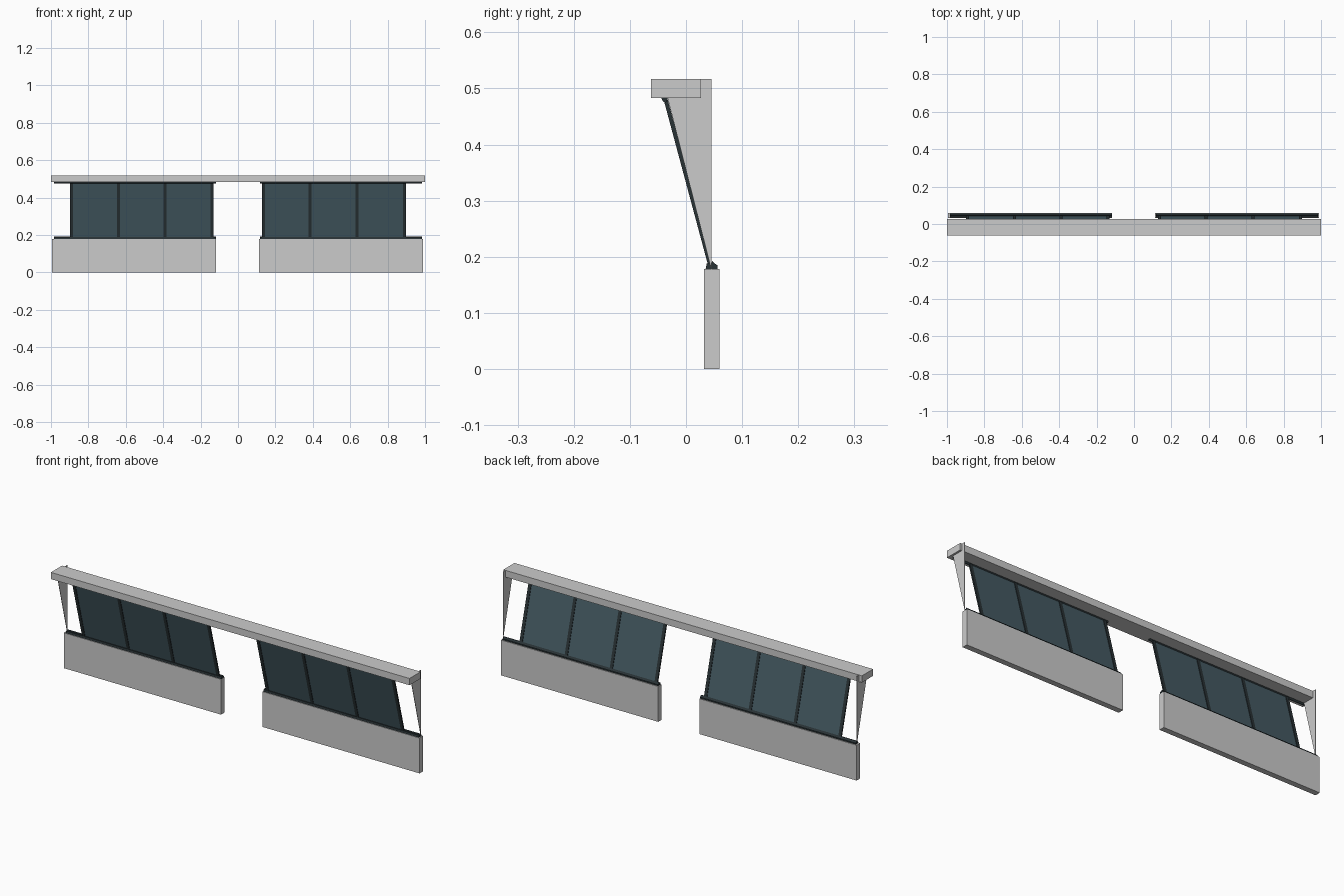
import bpy, bmesh
from mathutils import Vector

if "Cube" in bpy.data.objects:
    bpy.data.objects.remove(bpy.data.objects["Cube"])


def material(name, rgb):
    m = bpy.data.materials.new(name)
    m.diffuse_color = (*rgb, 1)
    m.use_nodes = True
    m.node_tree.nodes["Principled BSDF"].inputs["Base Color"].default_value = m.diffuse_color
    return m


GLASS = material("blue_glass", (0.060, 0.105, 0.125))
FRAME = material("dark_frame", (0.022, 0.032, 0.036))


def extrude_x(name, profile, x0, x1, mat=None):
    """Extrude a closed (y, z) profile from x0 to x1."""
    bm = bmesh.new()
    face = bm.faces.new([bm.verts.new((x0, y, z)) for y, z in profile])
    res = bmesh.ops.extrude_face_region(bm, geom=[face])
    verts = [v for v in res["geom"] if isinstance(v, bmesh.types.BMVert)]
    bmesh.ops.translate(bm, verts=verts, vec=(x1 - x0, 0, 0))
    bmesh.ops.recalc_face_normals(bm, faces=bm.faces)
    me = bpy.data.meshes.new(name)
    bm.to_mesh(me)
    bm.free()
    ob = bpy.data.objects.new(name, me)
    bpy.context.collection.objects.link(ob)
    if mat:
        me.materials.append(mat)
    return ob


def rect(y0, y1, z0, z1):
    return [(y0, z0), (y1, z0), (y1, z1), (y0, z1)]


def slanted(thickness):
    """Profile of a sheet leaning forward from the sill to the beam."""
    low, high = Vector((0.044, 0.181)), Vector((-0.037, 0.483))
    d = (high - low).normalized()
    n = Vector((d.y, -d.x)) * thickness / 2
    return [low - n, low + n, high + n, high - n]


# roof beam across both halves
extrude_x("top_beam", rect(-0.062, 0.027, 0.483, 0.517), -1, 1)

SILL = [(0.035, 0.178), (0.056, 0.178), (0.056, 0.185), (0.050, 0.189),
        (0.047, 0.193), (0.045, 0.188), (0.037, 0.188)]
HEAD = [(-0.044, 0.483), (-0.041, 0.477), (-0.036, 0.474), (-0.032, 0.483)]
GUSSET = [(-0.033, 0.484), (0.027, 0.517), (0.045, 0.517), (0.045, 0.178)]

# left half and right half
for side, wall, rail, bars, gx in (
        ("left", (-0.994, -0.117), (-0.985, -0.117), (-0.889, -0.640, -0.389, -0.140), -0.984),
        ("right", (0.113, 0.990), (0.117, 0.983), (0.136, 0.386, 0.637, 0.889), 0.989)):
    extrude_x(side + "_low_wall", rect(0.032, 0.06, 0, 0.178), *wall)
    extrude_x(side + "_sill", SILL, *rail, FRAME)
    extrude_x(side + "_head_rail", HEAD, *rail, FRAME)
    # triangular end plate
    extrude_x(side + "_end_gusset", GUSSET, gx - 0.001, gx + 0.001)
    # window panes with mullions between and at the ends
    for i, (a, b) in enumerate(zip(bars, bars[1:])):
        extrude_x(f"{side}_pane_{i + 1}", slanted(0.002), a, b, GLASS)
    for i, x in enumerate(bars):
        extrude_x(f"{side}_mullion_{i + 1}", slanted(0.007), x - 0.008, x + 0.008, FRAME)
